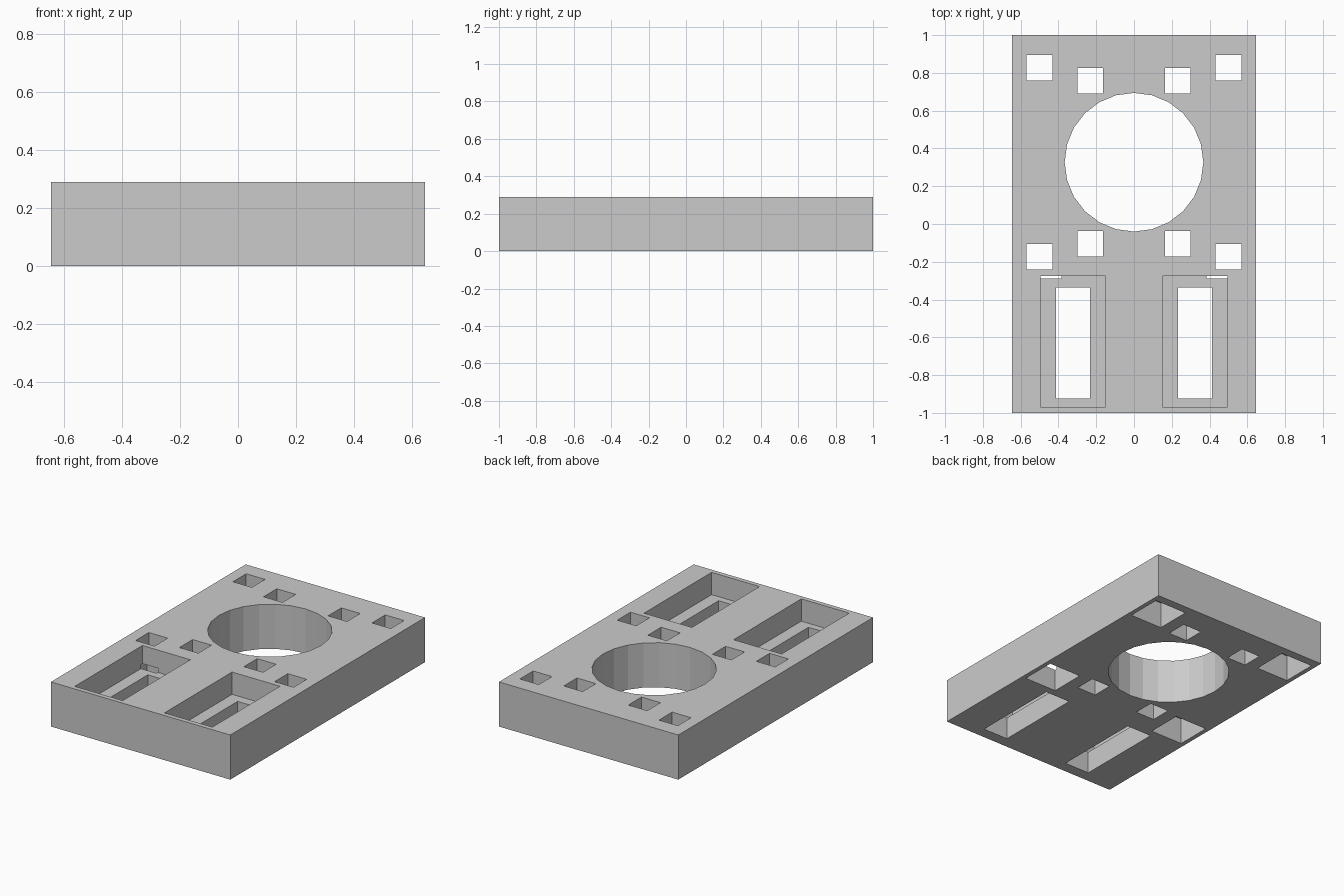
import bpy

cube = bpy.data.objects.get("Cube")
if cube:
    bpy.data.objects.remove(cube, do_unlink=True)

HEIGHT = 0.29
OVER = 0.05          # how far through-cutters reach past the faces

grey = bpy.data.materials.new("light grey")
grey.use_nodes = True
colour = (0.6, 0.6, 0.6, 1)
grey.diffuse_color = colour
grey.node_tree.nodes["Principled BSDF"].inputs["Base Color"].default_value = colour


def block(name, x, y, z):
    """Box spanning the (low, high) pairs x, y and z."""
    spans = (x, y, z)
    bpy.ops.mesh.primitive_cube_add(size=1, location=[(a + b) / 2 for a, b in spans])
    obj = bpy.context.object
    obj.name = name
    obj.scale = [b - a for a, b in spans]
    bpy.ops.object.transform_apply(location=True, rotation=False, scale=True)
    return obj


def cut(cutter):
    """Subtract the cutter from the plate and discard it."""
    cutter.hide_render = True
    mod = plate.modifiers.new("cut", 'BOOLEAN')
    mod.operation = 'DIFFERENCE'
    mod.solver = 'EXACT'
    mod.object = cutter
    bpy.context.view_layer.objects.active = plate
    bpy.ops.object.modifier_apply(modifier=mod.name)
    bpy.data.objects.remove(cutter, do_unlink=True)


def square(name, x, y, half, z):
    return block(name, (x - half, x + half), (y - half, y + half), z)


# Plate
plate = block("mounting_plate", (-0.645, 0.645), (-1, 1), (0, HEIGHT))
plate.data.materials.append(grey)
through = (-OVER, HEIGHT + OVER)

# Large round opening
CENTRE_Y = 0.327
bpy.ops.mesh.primitive_cylinder_add(vertices=24, radius=0.367, depth=1,
                                    location=(0, CENTRE_Y, 0))
cut(bpy.context.object)

for side in (-1, 1):
    for end in (-1, 1):
        # Inner square holes
        cut(square("inner_hole", side * 0.232, CENTRE_Y + end * 0.432, 0.068, through))
        # Corner square holes, widened from below
        x, y = side * 0.5, CENTRE_Y + end * 0.5
        cut(square("corner_hole", x, y, 0.068, through))
        cut(square("corner_recess", x, y, 0.116, (-OVER, 0.172)))
    # Stepped slots: wide pocket from above, narrow slot through
    low, high = sorted((side * 0.15, side * 0.495))
    cut(block("slot_pocket", (low, high), (-0.97, -0.275), (HEIGHT / 2, HEIGHT + OVER)))
    low, high = sorted((side * 0.233, side * 0.413))
    cut(block("slot", (low, high), (-0.925, -0.337), through))

plate.data.materials.clear()
plate.data.materials.append(grey)
for face in plate.data.polygons:
    face.material_index = 0
    face.use_smooth = False
